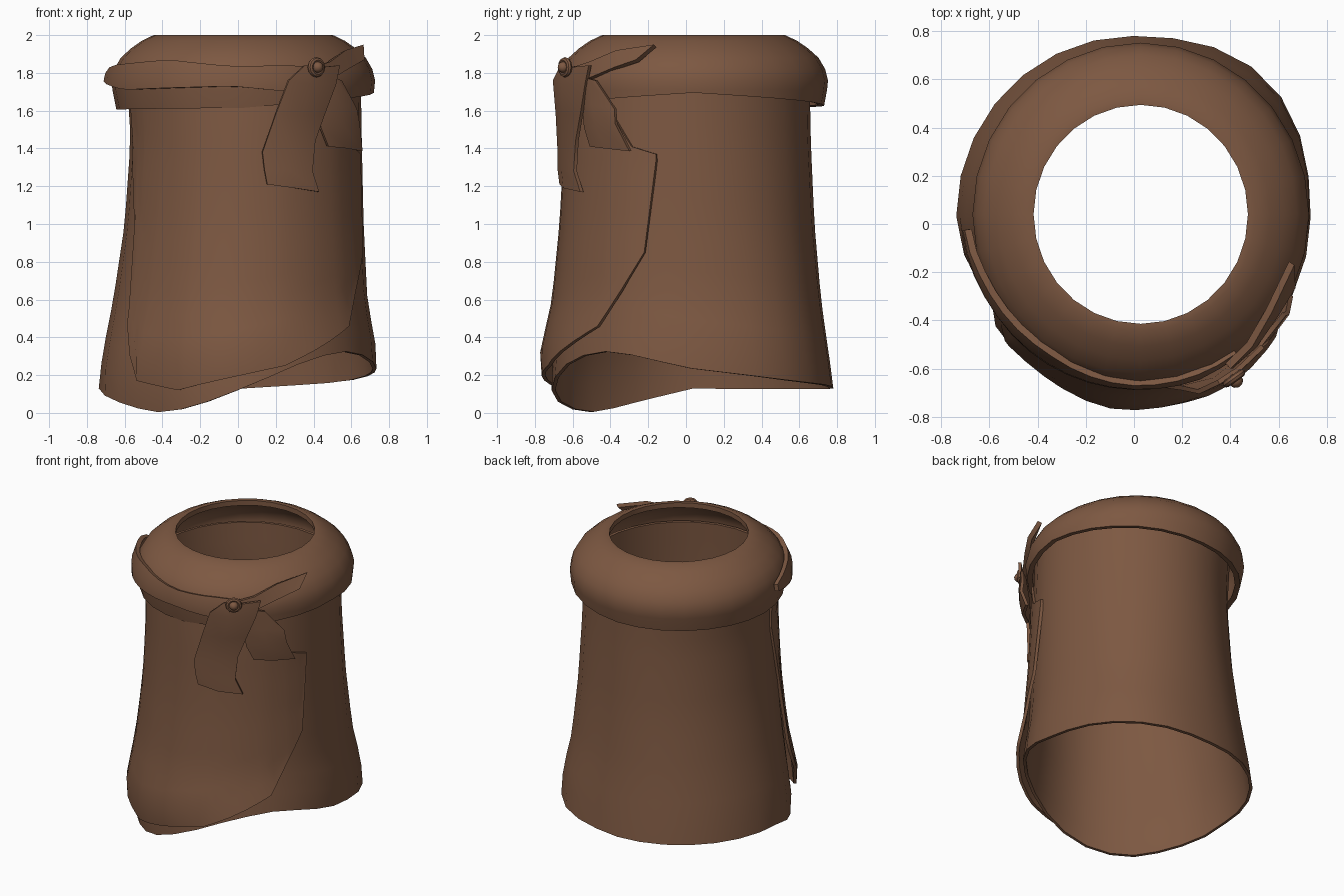
import bpy, bmesh
from math import sin, cos, radians
from mathutils import Vector

cube = bpy.data.objects.get("Cube")
if cube:
    bpy.data.objects.remove(cube)

leather = bpy.data.materials.new("brown_leather")
leather.use_nodes = True
BROWN = (0.205, 0.098, 0.054, 1)
leather.diffuse_color = BROWN
leather.node_tree.nodes["Principled BSDF"].inputs["Base Color"].default_value = BROWN


def lerp(table, t):
    """Interpolate a sorted table of (key, value, value...) rows."""
    if t <= table[0][0]:
        return table[0][1:]
    for a, b in zip(table, table[1:]):
        if t <= b[0]:
            f = (t - a[0]) / (b[0] - a[0])
            return tuple(p + (q - p) * f for p, q in zip(a[1:], b[1:]))
    return table[-1][1:]


def finish(obj, angle=40):
    obj.data.materials.append(leather)
    bpy.ops.object.select_all(action='DESELECT')
    obj.select_set(True)
    bpy.context.view_layer.objects.active = obj
    for mod in list(obj.modifiers):
        bpy.ops.object.modifier_apply(modifier=mod.name)
    bpy.ops.object.shade_smooth_by_angle(angle=radians(angle))


def sheet(name, rows, thickness, closed=False):
    """Skin rows of points (top to bottom) and thicken inwards."""
    bm = bmesh.new()
    grid = [[bm.verts.new(p) for p in row] for row in rows]
    n = len(rows[0])
    for up, low in zip(grid, grid[1:]):
        for j in range(n if closed else n - 1):
            k = (j + 1) % n
            bm.faces.new((up[j], low[j], low[k], up[k]))
    mesh = bpy.data.meshes.new(name)
    bm.to_mesh(mesh)
    bm.free()
    obj = bpy.data.objects.new(name, mesh)
    bpy.context.collection.objects.link(obj)
    mod = obj.modifiers.new("thickness", 'SOLIDIFY')
    mod.thickness = thickness
    mod.offset = -1
    finish(obj)


# Body section by height: left x, right x, front y, back y, diagonal skew
BODY = [(0, -.72, .71, -.70, .78, .05), (.15, -.74, .735, -.715, .78, .05),
        (.35, -.71, .73, -.70, .75, .05), (.6, -.66, .685, -.67, .715, .035),
        (1, -.60, .665, -.645, .68, .015), (1.45, -.568, .655, -.635, .66, 0),
        (1.78, -.59, .65, -.62, .655, 0)]
# Lower hem height by angle
HEM = [(-180, .13), (-160, .07), (-132, 0), (-110, .025), (-90, .12), (-62, .27),
       (-45, .325), (-32, .325), (0, .235), (45, .165), (90, .13), (180, .13)]
# Collar section by height: radius scale
COLLAR = [(1.6, .96), (1.66, .985), (1.76, 1.0), (1.83, .975), (1.89, .92),
          (1.96, .80), (2, .68)]
COLLAR_HEM = [(-180, 1.61), (-90, 1.62), (-50, 1.66), (0, 1.70), (90, 1.63), (180, 1.61)]


def body_point(deg, z, out=0):
    x0, x1, y0, y1, skew = lerp(BODY, z)
    a = radians(deg)
    # Lean along one diagonal without moving the four sides
    if sin(2 * a) > 0:
        out += skew * sin(2 * a) ** 2 * (1 if cos(a) > 0 else -1)
    return Vector(((x0 + x1) / 2 + ((x1 - x0) / 2 + out) * cos(a),
                   (y0 + y1) / 2 + ((y1 - y0) / 2 + out) * sin(a), z))


def collar_point(deg, z, out=0):
    s = lerp(COLLAR, z)[0]
    a = radians(deg)
    return Vector((.028 + (.698 * s + out) * cos(a), .04 + (.712 * s + out) * sin(a), z))


ring = [-180 + 360 * i / 28 for i in range(28)]

# Sleeve body with a wavy hem
rows = []
for i in range(13):
    f = i / 12
    rows.append([body_point(d, 1.78 + (lerp(HEM, d)[0] - 1.78) * f) for d in ring])
sheet("sleeve_body", rows, .02, True)

# Rolled collar with a flat lip
rows = [[collar_point(d, 2, -.03) for d in ring]]
for z in (2, 1.97, 1.93, 1.88, 1.82, 1.76, 1.71):
    rows.append([collar_point(d, z) for d in ring])
rows.append([collar_point(d, lerp(COLLAR_HEM, d)[0] - .005) for d in ring])
sheet("rolled_collar", rows, .035, True)

# Overlapping front flap: bottom and top edge by angle
FLAP_LOW = [(-165, 1.4), (-155, 1.0), (-149, .47), (-137, .17), (-115, .12), (-72, .25),
            (-40, .46), (-20, .85), (-15, 1.34)]
FLAP_TOP = [(-165, 1.7), (-60, 1.7), (-42, 1.64), (-27, 1.41), (-15, 1.37)]
FLARE = [(.1, .035), (.3, .072), (.6, .04), (1, .025), (1.3, .015), (1.7, .012)]
cols = sorted({-165 + 7.5 * i for i in range(21)} | {r[0] for r in FLAP_LOW + FLAP_TOP})
rows = []
for i in range(13):
    row = []
    for d in cols:
        top, low = lerp(FLAP_TOP, d)[0], lerp(FLAP_LOW, d)[0]
        z = top + (low - top) * i / 12
        edge = min(1, (d + 165) / 30)
        row.append(body_point(d, z, .012 + (lerp(FLARE, z)[0] - .012) * edge))
    rows.append(row)
sheet("front_flap", rows, .02)

# Strap around the front of the collar: bottom z, top z, offset by angle
STRAP = [(-175, 1.755, 1.80, .045), (-165, 1.735, 1.84, .045), (-150, 1.71, 1.85, .035),
         (-125, 1.72, 1.87, .03), (-95, 1.73, 1.835, .02), (-70, 1.70, 1.84, .02),
         (-55, 1.74, 1.83, .01)]
rows = [[], [], []]
for i in range(17):
    d = -175 + 7.5 * i
    low, top, out = lerp(STRAP, d)
    for row, f in zip(rows, (1, .5, 0)):
        row.append(collar_point(d, low + (top - low) * f, out))
sheet("collar_strap", rows, .03)

# Loose strap end rising to the side
sheet("strap_end", [
    [(.40, -.60, 1.83), (.49, -.51, 1.86), (.57, -.37, 1.92), (.665, -.17, 1.95)],
    [(.41, -.60, 1.75), (.51, -.51, 1.775), (.60, -.38, 1.83), (.67, -.265, 1.87)]], .03)

# Hanging tails under the knot
sheet("front_tail", [
    [(.355, -.665, 1.84), (.44, -.61, 1.83), (.54, -.515, 1.84)],
    [(.27, -.705, 1.76), (.39, -.66, 1.74), (.52, -.535, 1.74)],
    [(.20, -.69, 1.58), (.34, -.655, 1.58), (.46, -.56, 1.58)],
    [(.13, -.68, 1.38), (.28, -.66, 1.41), (.41, -.585, 1.44)],
    [(.14, -.68, 1.29), (.27, -.66, 1.29), (.395, -.595, 1.28)],
    [(.155, -.67, 1.21), (.30, -.65, 1.19), (.43, -.56, 1.17)]], .02)
sheet("side_tail", [
    [(.47, -.55, 1.77), (.52, -.52, 1.77), (.55, -.48, 1.76)],
    [(.44, -.55, 1.62), (.55, -.50, 1.63), (.63, -.38, 1.61)],
    [(.44, -.54, 1.51), (.56, -.48, 1.52), (.645, -.375, 1.53)],
    [(.48, -.51, 1.41), (.58, -.43, 1.40), (.66, -.30, 1.385)]], .02)

# Button fastening the knot
facing = Vector((.58, -.81, 0))
turn = facing.to_track_quat('Z', 'Y').to_euler()
spot = Vector((.415, -.64, 1.83))
bpy.ops.mesh.primitive_torus_add(major_segments=12, minor_segments=8, major_radius=.038,
                                 minor_radius=.016, location=spot, rotation=turn)
bpy.context.object.name = "button_ring"
finish(bpy.context.object)
bpy.ops.mesh.primitive_uv_sphere_add(segments=12, ring_count=8, radius=.03,
                                     location=spot + facing * .012, rotation=turn)
bpy.context.object.name = "button_stud"
finish(bpy.context.object)
